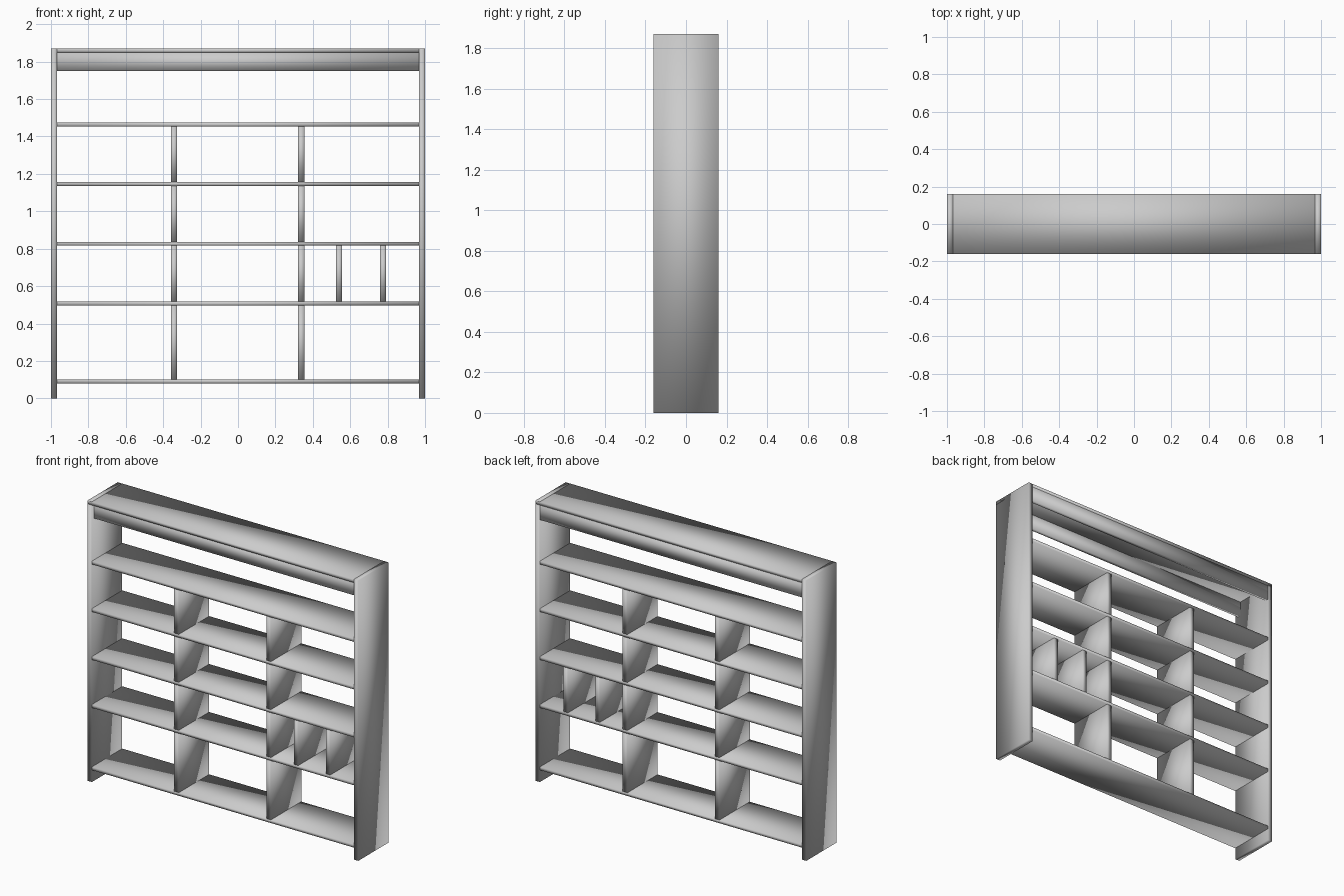
import bpy

old = bpy.data.objects.get("Cube")
if old:
    bpy.data.objects.remove(old, do_unlink=True)

grey = bpy.data.materials.new("light grey")
grey.use_nodes = True
COLOUR = (0.6, 0.6, 0.6, 1)
grey.diffuse_color = COLOUR
grey.node_tree.nodes["Principled BSDF"].inputs["Base Color"].default_value = COLOUR

DEPTH = 0.16      # half depth of the unit
INNER = 0.967     # inner half width between the side panels
TOP = 1.87


def board(name, x, y, z):
    """Softly shaded board spanning the given (low, high) ranges."""
    spans = (x, y, z)
    bpy.ops.mesh.primitive_cube_add(size=1, location=[sum(s) / 2 for s in spans])
    ob = bpy.context.object
    ob.name = ob.data.name = name
    ob.scale = [s[1] - s[0] for s in spans]
    bpy.ops.object.transform_apply(location=False, rotation=False, scale=True)
    bpy.ops.object.shade_smooth()
    ob.data.materials.append(grey)
    return ob


full = (-DEPTH, DEPTH)
across = (-INNER, INNER)

# Outer frame
board("side_panel_left", (INNER, 1), full, (0, TOP))
board("side_panel_right", (-1, -INNER), full, (0, TOP))
board("top_panel", (-1, 1), full, (TOP - 0.022, TOP))

# Cornice boards under the top: recessed at the front, flush at the back
board("front_valance", across, (-DEPTH + 0.025, -DEPTH + 0.05), (1.75, 1.848))
board("back_rail", across, (DEPTH - 0.025, DEPTH), (1.75, 1.848))

# Shelves, listed by their undersides
THICK = 0.021
shelves = [0.08, 0.496, 0.816, 1.136, 1.453]
for i, z in enumerate(shelves):
    board(f"shelf_{i + 1}", across, full, (z, z + THICK))

# Main uprights between each pair of shelves
for i, (low, high) in enumerate(zip(shelves, shelves[1:])):
    for side, x in (("left", 0.338), ("right", -0.342)):
        board(f"divider_{side}_{i + 1}", (x - 0.017, x + 0.017), full, (low + THICK, high))

# Two small partitions in one compartment
for i, x in enumerate((0.54, 0.776)):
    board(f"small_partition_{i + 1}", (x - 0.016, x + 0.016), full,
          (shelves[1] + THICK, shelves[2]))
